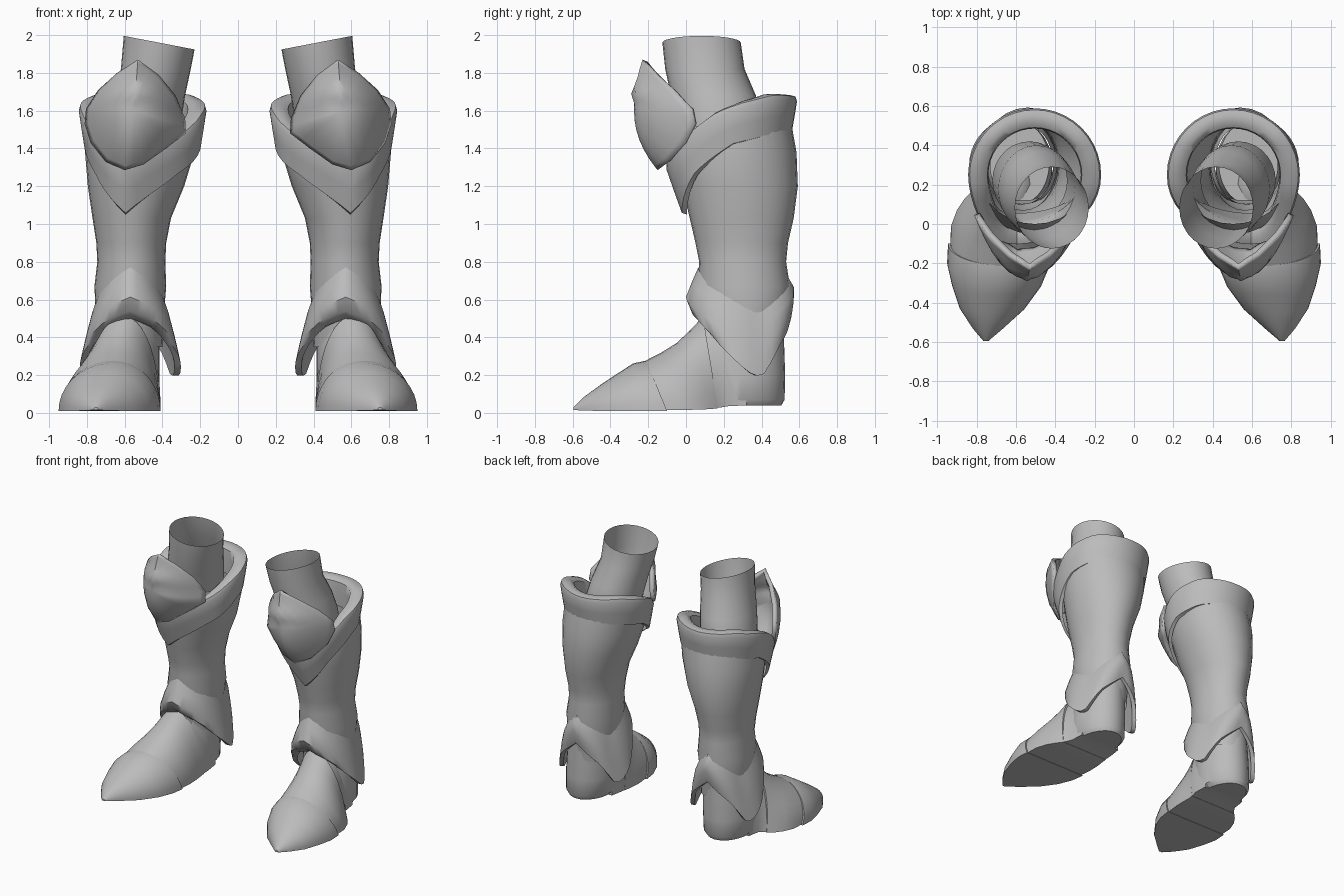
import bpy, bmesh, math
from mathutils import Vector

if "Cube" in bpy.data.objects:
    bpy.data.objects.remove(bpy.data.objects["Cube"])

grey = bpy.data.materials.new("steel_grey")
grey.diffuse_color = (0.5, 0.5, 0.5, 1)
grey.use_nodes = True
grey.node_tree.nodes["Principled BSDF"].inputs["Base Color"].default_value = grey.diffuse_color


def interp(x, table):
    """Piecewise linear lookup in [(x, value), ...]."""
    for (x0, v0), (x1, v1) in zip(table, table[1:]):
        if x <= x1:
            return v0 + (v1 - v0) * (x - x0) / (x1 - x0)
    return table[-1][1]


def make(name, rings, cap_start=False, cap_end=False, thickness=0, angle=40):
    """Skin closed rings of points, then mirror to the other boot."""
    bm = bmesh.new()
    rows = [[bm.verts.new(p) for p in ring] for ring in rings]
    n = len(rows[0])
    for a, b in zip(rows, rows[1:]):
        for i in range(n):
            j = (i + 1) % n
            bm.faces.new((a[i], a[j], b[j], b[i]))
    if cap_start:
        bm.faces.new(rows[0][::-1])
    if cap_end:
        bm.faces.new(rows[-1])
    bmesh.ops.remove_doubles(bm, verts=bm.verts, dist=0.0005)
    bmesh.ops.recalc_face_normals(bm, faces=bm.faces)
    mesh = bpy.data.meshes.new(name)
    bm.to_mesh(mesh)
    bm.free()
    mesh.materials.append(grey)
    ob = bpy.data.objects.new(name, mesh)
    bpy.context.collection.objects.link(ob)
    if thickness:
        s = ob.modifiers.new("thickness", 'SOLIDIFY')
        s.thickness = thickness
        s.offset = -1
    ob.modifiers.new("pair", 'MIRROR').use_mirror_merge = False
    bpy.ops.object.select_all(action='DESELECT')
    ob.select_set(True)
    bpy.context.view_layer.objects.active = ob
    bpy.ops.object.shade_smooth_by_angle(angle=math.radians(angle))
    return ob


def oval(x0, x1, y0, y1, z, n=28, tilt=0.0):
    """Horizontal oval filling a box, optionally tilted along x."""
    cx, cy, rx, ry = (x0 + x1) / 2, (y0 + y1) / 2, (x1 - x0) / 2, (y1 - y0) / 2
    return [(cx + rx * math.cos(t), cy + ry * math.sin(t), z + tilt * math.cos(t))
            for t in (2 * math.pi * i / n for i in range(n))]


# Inner leg tube, open at the top
make("leg_tube", [oval(.34, .72, .02, .42, 1.15), oval(.30, .69, -.05, .40, 1.55),
                  oval(.28, .66, -.08, .37, 1.68), oval(.25, .62, -.11, .31, 1.82),
                  oval(.23, .605, -.125, .29, 1.96, tilt=.036)])

# Greave shaft
make("shaft", [oval(*r) for r in (
    (.40, .74, .12, .51, .35), (.39, .755, .09, .53, .55), (.38, .76, .06, .55, .67),
    (.385, .745, .07, .53, .80), (.38, .75, .05, .54, .90), (.355, .77, .02, .57, 1.03),
    (.285, .795, -.02, .592, 1.2), (.23, .81, -.05, .585, 1.38), (.21, .80, .0, .56, 1.52))])

# Rolled cuff with a downward point in front; angle 0 faces the front
CUFF_TOP = [(0, 1.33), (40, 1.46), (75, 1.60), (100, 1.65), (130, 1.69), (180, 1.68)]
CUFF_LOW = [(0, 1.05), (45, 1.26), (90, 1.42), (130, 1.47), (180, 1.48)]
N = 40


def cuff_ring(level, grow, dz=0.0):
    ring = []
    for i in range(N):
        t = 2 * math.pi * i / N
        a = min(math.degrees(t), 360 - math.degrees(t))
        low, top = interp(a, CUFF_LOW), interp(a, CUFF_TOP)
        front = max(0, math.cos(t)) ** 3
        rx, ry = .295 + grow, .295 + grow
        x = .505 + rx * math.sin(t) + .09 * front
        y = .25 - ry * math.cos(t) - .025 * front * level + (.04 * front * (1 - level))
        ring.append((x, y, low + (top - low) * level + dz))
    return ring


make("cuff", [cuff_ring(0, -.01), cuff_ring(.03, .015), cuff_ring(.45, .03),
              cuff_ring(.85, .043), cuff_ring(.97, .035), cuff_ring(1, .01),
              cuff_ring(1, -.025), cuff_ring(.9, -.055), cuff_ring(.6, -.06),
              cuff_ring(0, -.06)], angle=50)

# Domed knee plate: outline as (x, y, z) drawn in towards a raised centre
OUTLINE = [(.53, -.23, 1.87), (.64, -.16, 1.80), (.74, -.06, 1.71), (.805, .03, 1.61),
           (.812, .045, 1.53), (.78, .0, 1.43), (.70, -.09, 1.33), (.60, -.15, 1.285),
           (.50, -.14, 1.315), (.38, -.09, 1.40), (.275, -.01, 1.48), (.28, .0, 1.56),
           (.33, -.07, 1.68), (.42, -.16, 1.79)]
mid = Vector((.55, -.275, 1.60))
rings = []
for r in (1, .93, .8, .66, .5, .33, .16, 0):
    ring = []
    for k, p in enumerate(OUTLINE):
        q = Vector(OUTLINE[(k + 1) % len(OUTLINE)])
        for f in (0, .5):
            e = Vector(p).lerp(q, f)
            v = mid.lerp(e, r)
            v.y = mid.y + (e.y - mid.y) * r ** 2.1
            # Arched brow crest
            brow = v.z - (1.70 - .9 * (v.x - .54) ** 2)
            v.y -= .022 * math.exp(-(brow / .035) ** 2) * (1 - r ** 4)
            ring.append(v)
    rings.append(ring)
make("knee_plate", rings, thickness=.03, angle=50)

# Flared ankle guard with a point on each side
GUARD_TOP = [(0, .77), (60, .66), (110, .55), (180, .72)]
GUARD_LOW = [(0, .50), (30, .45), (70, .31), (104, .195), (116, .20), (142, .36), (180, .50)]


def guard_ring(level, rx, front, back):
    ring = []
    for i in range(N):
        t = 2 * math.pi * i / N
        a = min(math.degrees(t), 360 - math.degrees(t))
        low, top = interp(a, GUARD_LOW), interp(a, GUARD_TOP)
        c = math.cos(t)
        y = .30 - c * (front if c > 0 else back)
        ring.append((.57 + rx * math.sin(t), y, low + (top - low) * level))
    return ring


make("ankle_guard", [guard_ring(1, .175, .235, .24), guard_ring(.75, .205, .265, .272),
                     guard_ring(.42, .235, .30, .27), guard_ring(.15, .257, .27, .26),
                     guard_ring(0, .268, .215, .25), guard_ring(0, .235, .18, .225),
                     guard_ring(.4, .205, .2, .225), guard_ring(.9, .16, .2, .21)], angle=45)


# Foot plates: arched sections (y, left, ridge, right, top, floor, lean)
def arch(y, xl, xp, xr, zt, zb, lean, n=18):
    ring = []
    for i in range(n + 1):
        t = math.pi * i / n
        c, s = math.cos(t), math.sin(t)
        x = xp + c * ((xr - xp) if c > 0 else (xp - xl))
        ring.append((x, y + lean * (1 - s), zb + (zt - zb) * s))
    return ring


make("toe_cap", [arch(*r) for r in (
    (-.595, .74, .752, .765, .03, .015, 0), (-.54, .665, .74, .82, .085, .012, .01),
    (-.45, .555, .715, .885, .15, .01, .02), (-.36, .47, .69, .925, .21, .01, .05),
    (-.28, .425, .67, .95, .262, .01, .08), (-.21, .41, .66, .945, .277, .01, .11))],
     cap_start=True, cap_end=True)
make("instep_plate", [arch(*r) for r in (
    (-.25, .425, .66, .935, .258, .014, .11), (-.13, .41, .645, .93, .32, .015, .12),
    (-.05, .41, .63, .90, .37, .018, .12), (.02, .415, .615, .86, .435, .02, .11),
    (.09, .415, .60, .82, .51, .025, .08))], cap_start=True, cap_end=True)
make("ankle_plate", [arch(*r) for r in (
    (.0, .42, .615, .855, .405, .025, .13), (.08, .415, .60, .81, .49, .028, .1),
    (.2, .41, .59, .78, .53, .035, .02), (.32, .42, .59, .77, .52, .04, 0))],
     cap_start=True, cap_end=True)

# Heel
make("heel", [oval(*r) for r in (
    (.45, .75, .09, .505, .04), (.42, .775, .06, .522, .07), (.415, .775, .06, .525, .2),
    (.415, .765, .08, .52, .35), (.43, .74, .1, .52, .5))], cap_start=True, cap_end=True)
